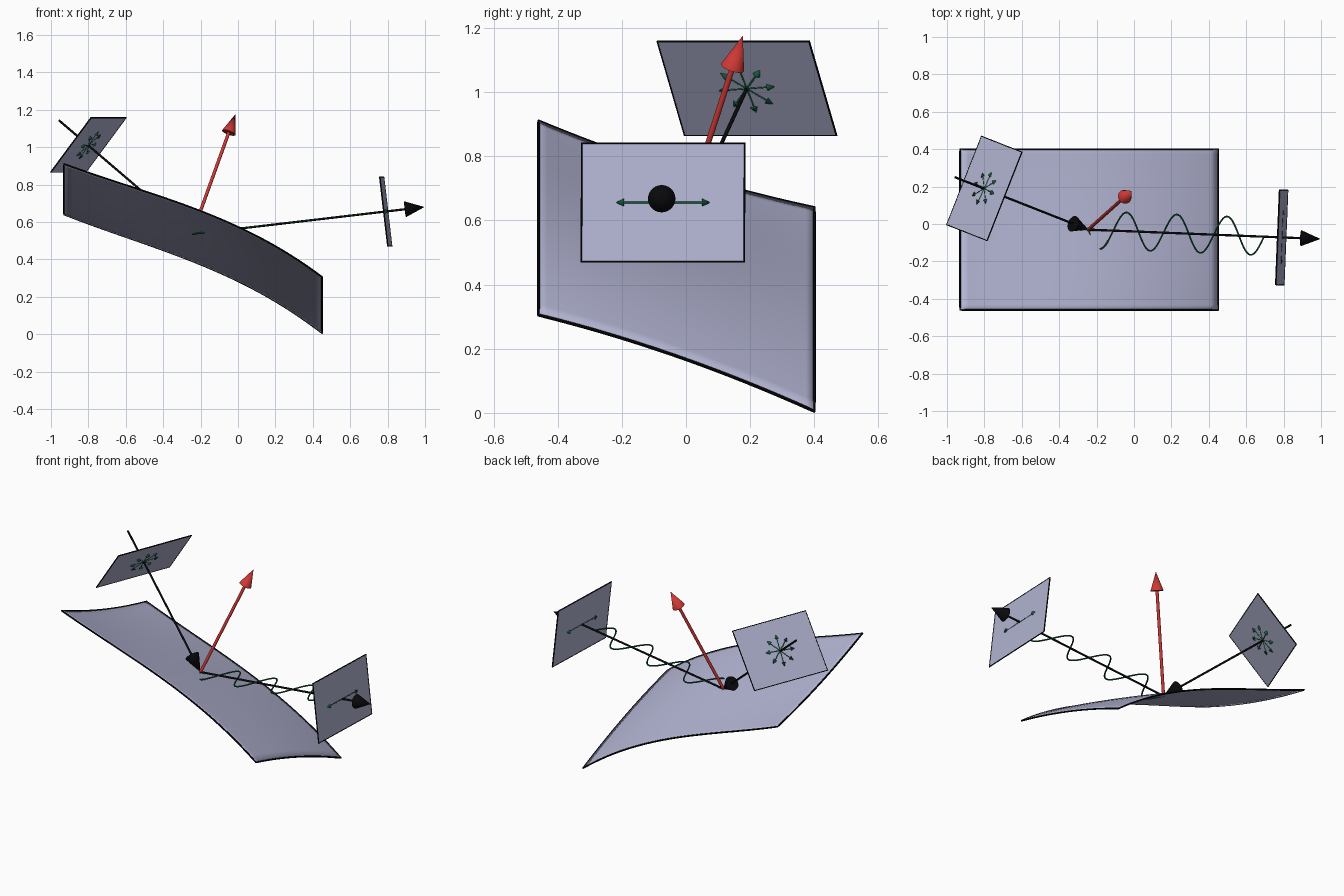
import bpy, bmesh, math
from mathutils import Vector, Matrix

cube = bpy.data.objects.get("Cube")
if cube:
    bpy.data.objects.remove(cube, do_unlink=True)


def material(name, rgb):
    m = bpy.data.materials.new(name)
    m.use_nodes = True
    m.diffuse_color = (*rgb, 1)
    bsdf = m.node_tree.nodes["Principled BSDF"]
    bsdf.inputs["Base Color"].default_value = (*rgb, 1)
    bsdf.inputs["Roughness"].default_value = 0.6
    return m


LAVENDER = material("pale lavender", (0.45, 0.46, 0.65))
BLACK = material("black", (0.003, 0.003, 0.004))
RED = material("red", (0.62, 0.04, 0.035))
GREEN = material("dark green", (0.006, 0.1, 0.045))


def smooth(obj):
    bpy.ops.object.select_all(action='DESELECT')
    obj.select_set(True)
    bpy.context.view_layer.objects.active = obj
    bpy.ops.object.shade_smooth_by_angle(angle=math.radians(40))


def mesh_object(name, bm, mat):
    bmesh.ops.recalc_face_normals(bm, faces=bm.faces)
    me = bpy.data.meshes.new(name)
    bm.to_mesh(me)
    bm.free()
    me.materials.append(mat)
    obj = bpy.data.objects.new(name, me)
    bpy.context.collection.objects.link(obj)
    return obj


def add_cone(bm, start, end, r1, r2, sides):
    axis = end - start
    turn = axis.to_track_quat('Z', 'Y').to_matrix().to_4x4()
    bmesh.ops.create_cone(bm, cap_ends=True, segments=sides, radius1=r1, radius2=r2,
                          depth=axis.length,
                          matrix=Matrix.Translation((start + end) / 2) @ turn)


def arrow(name, start, end, mat, shaft_r, head_r, head_len, double=False, sides=24):
    bm = bmesh.new()
    step = (end - start).normalized() * head_len
    shaft_start = start + step if double else start
    add_cone(bm, shaft_start, end - step, shaft_r, shaft_r, sides)
    add_cone(bm, end - step, end, head_r, 0, sides)
    if double:
        add_cone(bm, start + step, start, head_r, 0, sides)
    obj = mesh_object(name, bm, mat)
    smooth(obj)
    return obj


def tube(name, points, mat, radius, cyclic=False):
    cu = bpy.data.curves.new(name, 'CURVE')
    cu.dimensions = '3D'
    cu.bevel_depth = radius
    cu.bevel_resolution = 2
    cu.use_fill_caps = True
    sp = cu.splines.new('POLY')
    sp.points.add(len(points) - 1)
    for p, co in zip(sp.points, points):
        p.co = (*co, 1)
    sp.use_cyclic_u = cyclic
    cu.materials.append(mat)
    obj = bpy.data.objects.new(name, cu)
    bpy.context.collection.objects.link(obj)
    bpy.ops.object.select_all(action='DESELECT')
    obj.select_set(True)
    bpy.context.view_layer.objects.active = obj
    bpy.ops.object.convert(target='MESH')
    smooth(bpy.context.view_layer.objects.active)


def thicken(obj):
    mod = obj.modifiers.new("thickness", 'SOLIDIFY')
    mod.thickness = 0.004
    mod.offset = 0


# Curved reflecting surface
CX, CY, HX, HY = -0.24, -0.03, 0.69, 0.43


def surface_point(u, v):
    left = 0.775 - 0.135 * v
    right = 0.155 - 0.15 * v
    z = left + (right - left) * (u + 1) / 2
    z += 0.066 * (1 - u * u) * (1 + 0.65 * u) + 0.022 * u * (1 - v * v)
    return Vector((CX + HX * u, CY + HY * v, z))


N = 32
ticks = [2 * i / N - 1 for i in range(N + 1)]
bm = bmesh.new()
grid = [[bm.verts.new(surface_point(u, v)) for v in ticks] for u in ticks]
for i in range(N):
    for j in range(N):
        bm.faces.new((grid[i][j], grid[i + 1][j], grid[i + 1][j + 1], grid[i][j + 1]))
surface = mesh_object("reflecting_surface", bm, LAVENDER)
smooth(surface)
thicken(surface)

# Black rim around the surface
rim = [surface_point(u, -1) for u in ticks[:-1]]
rim += [surface_point(1, v) for v in ticks[:-1]]
rim += [surface_point(-u, 1) for u in ticks[:-1]]
rim += [surface_point(-1, -v) for v in ticks[:-1]]
tube("surface_rim", rim, BLACK, 0.005, True)

# Rays and surface normal
hit = Vector((-0.245, -0.03, 0.535))
source = Vector((-0.957, 0.25, 1.143))
exit_tip = Vector((0.997, -0.08, 0.68))
arrow("incoming_ray", source, hit, BLACK, 0.006, 0.043, 0.11)
arrow("outgoing_ray", hit, exit_tip, BLACK, 0.006, 0.043, 0.105)
arrow("normal_arrow", hit, Vector((-0.014, 0.177, 1.176)), RED, 0.009, 0.038, 0.11)


# Flat plates standing square to each ray
def plate(name, center, ray):
    side = Vector((0, 0, 1)).cross(ray).normalized()
    up = ray.cross(side).normalized()
    corners = [center + side * a * 0.254 + up * b * 0.186
               for a, b in ((-1, -1), (1, -1), (1, 1), (-1, 1))]
    bm = bmesh.new()
    bm.faces.new([bm.verts.new(c) for c in corners])
    thicken(mesh_object(name, bm, LAVENDER))
    tube(name + "_rim", corners, BLACK, 0.004, True)
    return side, up


def swing_arrow(name, center, axes, angle, reach):
    d = (axes[0] * math.cos(angle) + axes[1] * math.sin(angle)) * reach
    arrow(name, center - d, center + d, GREEN, 0.0035, 0.0125, 0.028, True, 12)


# Incoming plate with a star of swing directions
center_in = Vector((-0.80, 0.19, 1.012))
axes = plate("incoming_plate", center_in, hit - source)
for k in range(4):
    swing_arrow(f"star_arrow_{k + 1}", center_in, axes, math.radians(5 + 45 * k), 0.1)

# Outgoing plate with a single swing direction
out = exit_tip - hit
center_out = hit + out * 0.833
axes = plate("outgoing_plate", center_out, out)
swing_arrow("outgoing_swing_arrow", center_out, axes, 0, 0.15)

# Wave along the outgoing ray
STEPS, CYCLES = 168, 3.5
wave = []
for i in range(STEPS + 1):
    t = i / STEPS
    wave.append(hit + out * 0.757 * t
                - axes[0] * 0.1 * math.sin(2 * math.pi * CYCLES * t))
tube("outgoing_wave", wave, GREEN, 0.0045)
